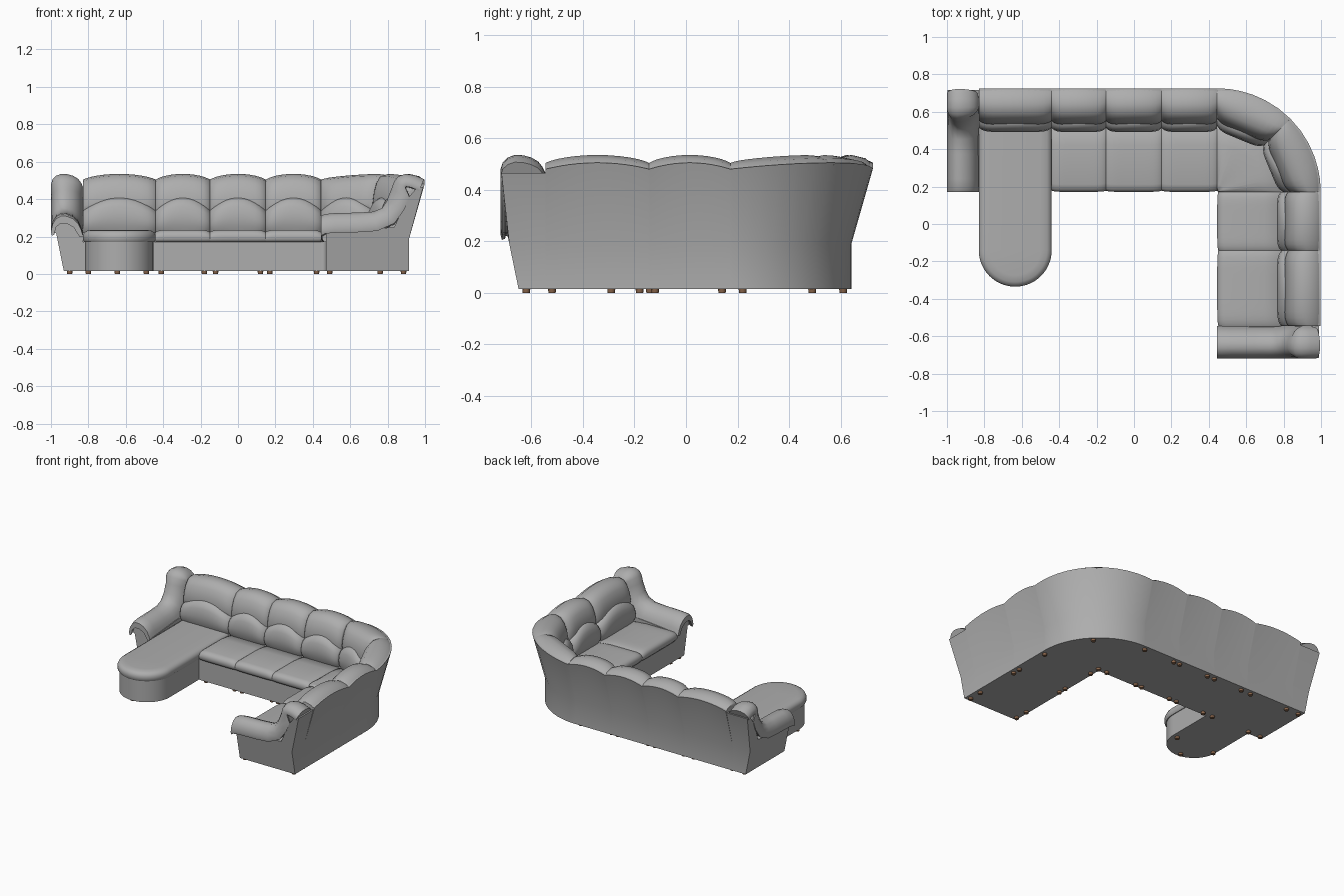
import bpy, bmesh, math
from mathutils import Vector

cube = bpy.data.objects.get("Cube")
if cube:
    bpy.data.objects.remove(cube, do_unlink=True)


def material(name, rgb):
    m = bpy.data.materials.new(name)
    m.use_nodes = True
    m.diffuse_color = (*rgb, 1)
    node = next(n for n in m.node_tree.nodes if n.type == 'BSDF_PRINCIPLED')
    node.inputs["Base Color"].default_value = (*rgb, 1)
    return m


LEATHER = material("grey leather", (0.42, 0.42, 0.42))
WOOD = material("brown wood", (0.25, 0.13, 0.07))
CX, CY = 0.445, 0.172      # pivot of the rounded corner
SEAM = [-1.273, -0.885, -0.595, -0.297, 0, 1, 1.315, 1.717]
SEGMENTS = list(zip(SEAM, SEAM[1:]))


def finish(name, bm, mat, angle=48):
    bmesh.ops.recalc_face_normals(bm, faces=bm.faces[:])
    for f in bm.faces:
        f.smooth = True
    for e in bm.edges:
        if len(e.link_faces) == 2 and e.calc_face_angle(0) > math.radians(angle):
            e.smooth = False
    mesh = bpy.data.meshes.new(name)
    bm.to_mesh(mesh)
    bm.free()
    mesh.materials.append(mat)
    obj = bpy.data.objects.new(name, mesh)
    bpy.context.collection.objects.link(obj)
    return obj


def loft(name, rings, mat=LEATHER, angle=48):
    """Skin closed rings of points and cap both ends."""
    bm = bmesh.new()
    rows = [[bm.verts.new(p) for p in ring] for ring in rings]
    n = len(rows[0])
    for a, b in zip(rows, rows[1:]):
        for i in range(n):
            j = (i + 1) % n
            bm.faces.new((a[i], a[j], b[j], b[i]))
    bm.faces.new(rows[0])
    bm.faces.new(rows[-1])
    return finish(name, bm, mat, angle)


def place(s, v, z):
    """s runs along the sofa (0..1 is the corner), v is depth from the seat front."""
    if s <= 0:
        return Vector((CX + s, CY + v, z))
    if s >= 1:
        return Vector((CX + v, CY - (s - 1), z))
    a = math.pi / 2 * (1 - s)
    v = max(v, 0.004)
    return Vector((CX + v * math.cos(a), CY + v * math.sin(a), z))


def steps(n):
    return [0.5 - 0.5 * math.cos(math.pi * k / n) for k in range(n + 1)]


def arch(t):
    return 1 - (2 * t - 1) ** 2


def pinch(t):
    return abs(2 * t - 1) ** 8


def chord(s, half):
    """Depth factor that straightens a half of the corner into a flat cushion."""
    if not half:
        return 1
    phi = math.radians(90 * ((s * 2) % 1 - 0.5) / 2) if s not in (0.5, 1) else math.radians(22.5)
    return math.cos(math.radians(22.5)) / math.cos(phi) * 1.03


# Outer shell: base and leaning back in one sweep with scalloped top edge
rings = []
for s0, s1 in SEGMENTS:
    for t in steps(16):
        if t == 0 and rings:
            continue
        d = 0.025 * (1 - arch(t))
        rings.append([place(s0 + t * (s1 - s0), v, z) for v, z in (
            (0.025, 0.015), (0.47, 0.015), (0.47, 0.19), (0.553, 0.505 - d),
            (0.52, 0.508 - d), (0.43, 0.40), (0.40, 0.17), (0.025, 0.17))])
loft("sofa_shell", rings, angle=40)

# Back and seat cushions
UPPER = [(0.55, 0.50), (0.525, 0.522), (0.47, 0.535), (0.42, 0.525), (0.388, 0.49),
         (0.37, 0.44), (0.36, 0.38), (0.37, 0.33), (0.45, 0.30), (0.50, 0.40)]
SEAT = [(0.01, 0.17), (0, 0.185), (0, 0.21), (0.012, 0.228), (0.04, 0.236),
        (0.25, 0.235), (0.36, 0.225), (0.40, 0.17)]
LUMBAR = [(0.34, 0), (0.324, 0.2), (0.32, 0.45), (0.327, 0.75), (0.345, 0.93),
          (0.37, 1), (0.42, 0.95), (0.43, 0)]


def back_cushions(label, s0, s1, g0, g1, half):
    upper, lumbar = [], []
    for t in steps(14):
        s = s0 + t * (s1 - s0)
        drop = 0.025 * (1 - arch((s - g0) / (g1 - g0)))
        c, p = chord(s, half), pinch(t)
        ring = []
        for v, z in UPPER:
            front = min(1, max(0, (0.55 - v) / 0.15))
            depth = v * (1 + (c - 1) * front) + 0.02 * p * front
            ring.append(place(s, depth, z - drop * min(1, max(0, (z - 0.3) / 0.18)) - 0.006 * p))
        upper.append(ring)
        height = 0.12 + 0.07 * arch(t)
        lumbar.append([place(s, v * c + 0.022 * p * (v < 0.4), 0.22 + height * h)
                       for v, h in LUMBAR])
    loft("upper_back_cushion_" + label, upper, angle=60)
    loft("lumbar_cushion_" + label, lumbar, angle=60)


for i, (s0, s1) in enumerate(SEGMENTS):
    if s0 == 0:
        back_cushions("corner_a", 0, 0.5, 0, 1, True)
        back_cushions("corner_b", 0.5, 1, 0, 1, True)
    else:
        back_cushions(str(i), s0, s1, s0, s1, False)
    if i == 0:
        continue    # the chaise replaces this seat
    loft("seat_cushion_%d" % i, [
        [place(s0 + t * (s1 - s0), v + 0.006 * pinch(t) * (v < 0.3),
               z - 0.012 * pinch(t) * (z > 0.2)) for v, z in SEAT]
        for t in steps(16)], angle=60)


# Chaise with a half-round front
def stadium(inset, z, back):
    cx, cy, r = -0.635, -0.14, 0.195 - inset
    pts = [(cx - r, back, z)]
    for k in range(33):
        a = math.pi + math.pi * k / 32
        pts.append((cx + r * math.cos(a), cy + r * math.sin(a), z))
    return pts + [(cx + r, back, z)]


loft("chaise_base", [stadium(0.013, z, 0.45) for z in (0.015, 0.172)])
loft("chaise_cushion", [stadium(i, z, 0.53) for i, z in (
    (0.008, 0.17), (0, 0.182), (0, 0.206), (0.008, 0.222), (0.025, 0.232), (0.06, 0.236))])

# Arms: tapered body, padded roll sweeping up into the end post, and core panel
ARM_BODY = [(0.025, 0.015), (0.47, 0.015), (0.47, 0.19), (0.545, 0.465), (0.51, 0.46),
            (0.46, 0.40), (0.39, 0.25), (0.025, 0.22)]
PATH = [(0, 0.31), (0.02, 0.32), (0.07, 0.325), (0.2, 0.328), (0.28, 0.333), (0.325, 0.352),
        (0.35, 0.39), (0.373, 0.45), (0.39, 0.495), (0.412, 0.522), (0.45, 0.535),
        (0.50, 0.528), (0.55, 0.507)]
ROLL = [(0, 0.11), (0.06, 0.075), (0.16, 0.04), (0.32, 0.015), (0.5, 0.002), (0.68, 0),
        (0.84, 0.015), (0.95, 0.045), (1, 0.085)]
CORE = [(0.9, 0.10), (0.84, 0.06), (0.7, 0.04), (0.5, 0.042), (0.3, 0.06), (0.12, 0.11)]


def taper(z):
    if z < 0.22:
        return 0.6 + (z - 0.015) / 0.205 * 0.24
    return min(1, 0.84 + (z - 0.22) / 0.28 * 0.16)


def sweep(start, width, path, section):
    rings = []
    for i, (v, z) in enumerate(path):
        a, b = path[max(i - 1, 0)], path[min(i + 1, len(path) - 1)]
        t = Vector((b[0] - a[0], b[1] - a[1])).normalized()
        n = Vector((0, 1)) if v < 0.1 else Vector((-t.y, t.x))
        k = 1 if v < 0.38 else 0.65
        rings.append([place(start + w * width, v - n.x * h * k, z - n.y * h * k)
                      for w, h in section])
    return rings


for side, start, width in (("right", SEAM[0], -0.172), ("left", SEAM[-1], 0.175)):
    loft(side + "_arm_body", [[place(start + w * width * taper(z), v, z) for v, z in ARM_BODY]
                              for w in (0, 1)], angle=30)
    loft(side + "_arm_pad", sweep(start, width, PATH, ROLL + [(0.97, 0.105)] + CORE), angle=60)
    loft(side + "_arm_core", sweep(start, width, PATH[1:], CORE), angle=60)

# Feet
spots = [(x, y) for x in (-0.9, -0.8, -0.49, -0.41, -0.18, -0.12, 0.12, 0.17, 0.42)
         for y in (0.22, 0.61)]
spots += [(x, y) for x in (0.49, 0.885) for y in (-0.62, -0.52, -0.18, -0.12, 0.14)]
spots += [(0.49, 0.22), (0.76, 0.49), (-0.8, -0.14), (-0.49, -0.14), (-0.645, -0.29)]
bm = bmesh.new()
for x, y in spots:
    made = bmesh.ops.create_cone(bm, cap_ends=True, segments=14, radius1=0.014,
                                 radius2=0.016, depth=0.018)
    bmesh.ops.translate(bm, verts=made["verts"], vec=(x, y, 0.009))
finish("feet", bm, WOOD)
